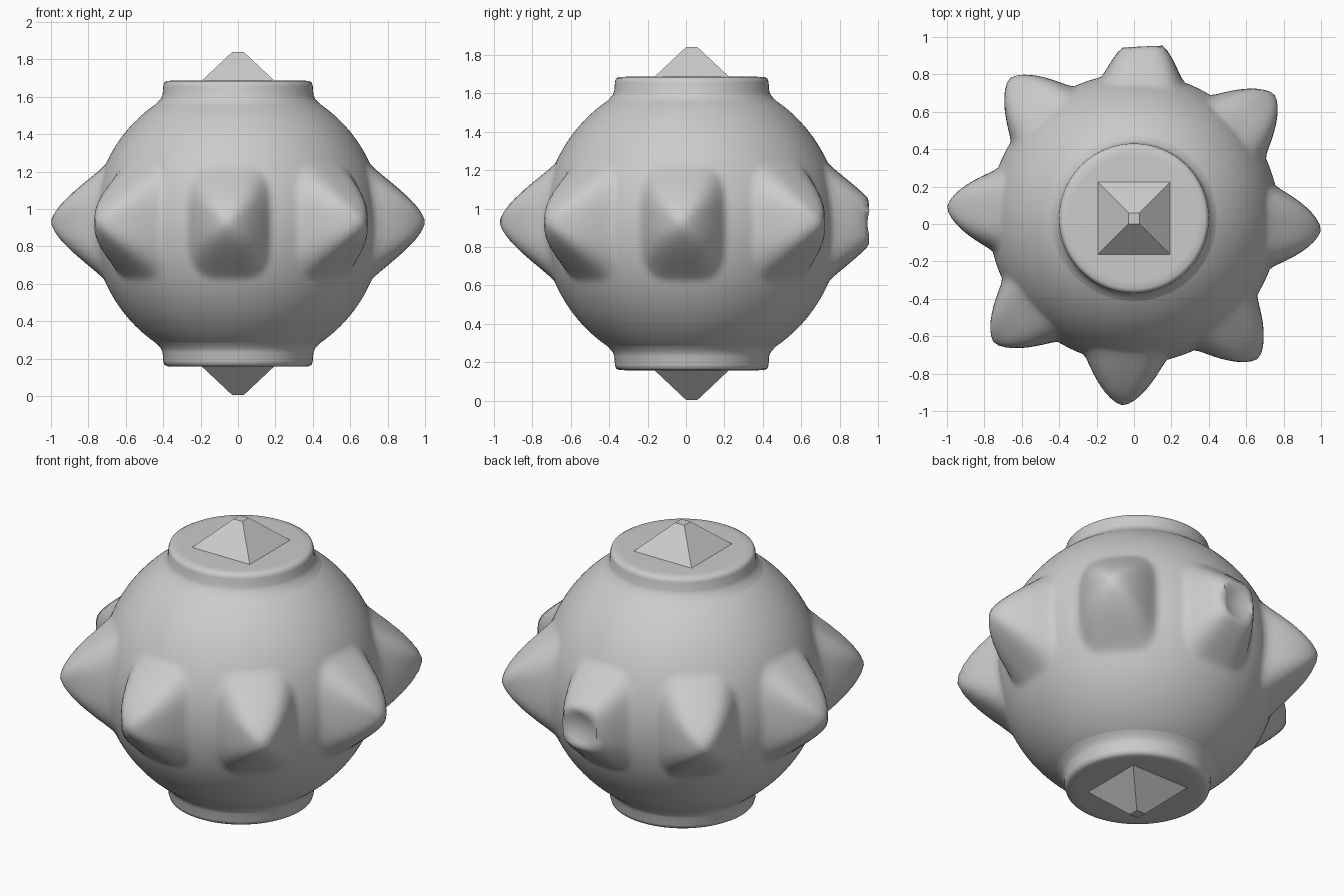
import bpy
import bmesh
from math import radians, pi, sin, cos, atan2, hypot, sqrt
from mathutils import Matrix, Vector

cube = bpy.data.objects.get("Cube")
if cube:
    bpy.data.objects.remove(cube, do_unlink=True)

CENTRE = Vector((0, 0.03, 0.922))
RADIUS = 0.775
SPIKES = 8
TURN = radians(-3.5)

grey = bpy.data.materials.new("plain grey")
grey.use_nodes = True
grey.diffuse_color = (0.6, 0.6, 0.6, 1)
grey.node_tree.nodes["Principled BSDF"].inputs["Base Color"].default_value = (0.6, 0.6, 0.6, 1)


def finish(bm, name, angle):
    """Turn the bmesh into a shaded, coloured object."""
    bmesh.ops.recalc_face_normals(bm, faces=bm.faces)
    mesh = bpy.data.meshes.new(name)
    bm.to_mesh(mesh)
    bm.free()
    mesh.materials.append(grey)
    mesh.shade_smooth()
    mesh.set_sharp_from_angle(angle=radians(angle))
    obj = bpy.data.objects.new(name, mesh)
    obj.location = CENTRE
    bpy.context.collection.objects.link(obj)
    return obj


def spike_height(angle, z):
    """Outward swelling of the rounded pyramid spikes around the equator."""
    step = 2 * pi / SPIKES
    index = round((angle - TURN) / step)
    side = 0.85 * (angle - TURN - index * step)
    u, v = abs(side) / 0.25, abs(z - 0.008) / 0.31
    q = (u ** 4 + v ** 4) ** 0.25
    if q >= 1:
        return 0
    height = 0.227 * (1 - q ** 1.5) ** 1.3
    # The rear spike has its tip broken off, leaving a shallow hollow
    if index % SPIKES == SPIKES // 4:
        dent = 0.035 * max(0, 1 - (hypot(side, z) / 0.11) ** 2)
        height = min(height, 0.155 - 0.12 * side - dent)
    return height


# Round body with the ring of spikes pushed out of it
bm = bmesh.new()
bmesh.ops.create_uvsphere(bm, u_segments=192, v_segments=112, radius=RADIUS)
for v in bm.verts:
    flat = hypot(v.co.x, v.co.y)
    if flat > 0.4:
        grow = 1 + spike_height(atan2(v.co.y, v.co.x), v.co.z) / flat
        v.co.x *= grow
        v.co.y *= grow
    v.co.z = max(-0.7, min(0.7, v.co.z))
finish(bm, "spiked_body", 60)

# Collars and pointed caps, the same at top and bottom
collar_profile = [(0.47, 0.61), (0.43, 0.648), (0.412, 0.668), (0.403, 0.69),
                  (0.4, 0.735), (0.394, 0.754), (0.378, 0.763), (0.34, 0.764), (0, 0.764)]
for name, sign in (("top", 1), ("bottom", -1)):
    bm = bmesh.new()
    verts = [bm.verts.new((r, 0, sign * z)) for r, z in collar_profile]
    edges = [bm.edges.new(pair) for pair in zip(verts, verts[1:])]
    bmesh.ops.spin(bm, geom=verts + edges, cent=(0, 0, 0), axis=(0, 0, 1),
                   angle=2 * pi, steps=96)
    bmesh.ops.remove_doubles(bm, verts=bm.verts, dist=0.0005)
    finish(bm, name + "_collar", 50)

    bm = bmesh.new()
    place = (Matrix.Scale(sign, 4, (0, 0, 1)) @ Matrix.Translation((0, 0, 0.838))
             @ Matrix.Rotation(radians(45), 4, "Z"))
    bmesh.ops.create_cone(bm, cap_ends=True, segments=4, radius1=0.2 * sqrt(2),
                          radius2=0.03 * sqrt(2), depth=0.16, matrix=place)
    finish(bm, name + "_point", 30)
